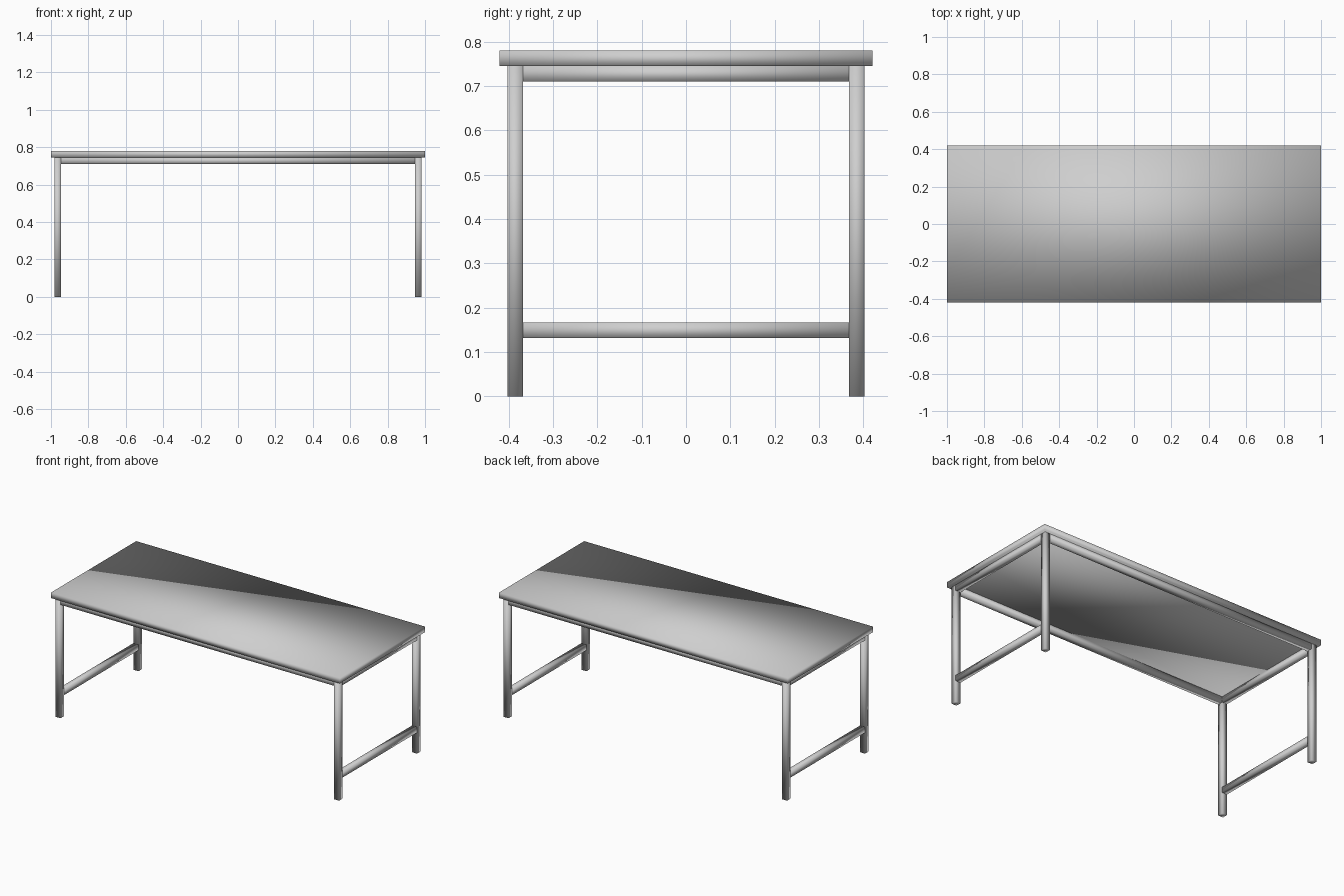
import bpy
import bmesh
from mathutils import Vector

if "Cube" in bpy.data.objects:
    bpy.data.objects.remove(bpy.data.objects["Cube"], do_unlink=True)

# Single painted-steel grey
GREY = (0.62, 0.62, 0.62, 1.0)
steel = bpy.data.materials.new("light_grey")
steel.use_nodes = True
steel.diffuse_color = GREY
steel.node_tree.nodes["Principled BSDF"].inputs["Base Color"].default_value = GREY


def bar(name, center, size):
    """Square bar with soft, fully smoothed shading."""
    bm = bmesh.new()
    bmesh.ops.create_cube(bm, size=1.0)
    for v in bm.verts:
        v.co = Vector(a * b for a, b in zip(v.co, size))
    for f in bm.faces:
        f.smooth = True
    mesh = bpy.data.meshes.new(name)
    bm.to_mesh(mesh)
    bm.free()
    mesh.materials.append(steel)
    obj = bpy.data.objects.new(name, mesh)
    obj.location = center
    bpy.context.collection.objects.link(obj)
    return obj


LENGTH, DEPTH, HEIGHT = 2.0, 0.842, 0.78
T = 0.035                       # tube width and top thickness
UNDER = HEIGHT - T              # underside of the table top
LEG_X = LENGTH / 2 - 0.018 - T / 2
LEG_Y = DEPTH / 2 - 0.018 - T / 2
RAIL_Z = UNDER - T / 2
STRETCHER_Z = 0.149

# Table top
bar("table_top", (0, 0, HEIGHT - T / 2), (LENGTH, DEPTH, T))

# Legs
for sx, side in ((1, "left"), (-1, "right")):
    for sy, end in ((-1, "front"), (1, "back")):
        bar(f"{end}_{side}_leg", (sx * LEG_X, sy * LEG_Y, UNDER / 2), (T, T, UNDER))

    # End rail under the top and low stretcher between the legs
    span = 2 * LEG_Y - T
    bar(f"{side}_end_rail", (sx * LEG_X, 0, RAIL_Z), (T, span, T))
    bar(f"{side}_stretcher", (sx * LEG_X, 0, STRETCHER_Z), (T, span, T))

# Long rails under the top
for sy, end in ((-1, "front"), (1, "back")):
    bar(f"{end}_rail", (0, sy * LEG_Y, RAIL_Z), (2 * LEG_X - T, T, T))
